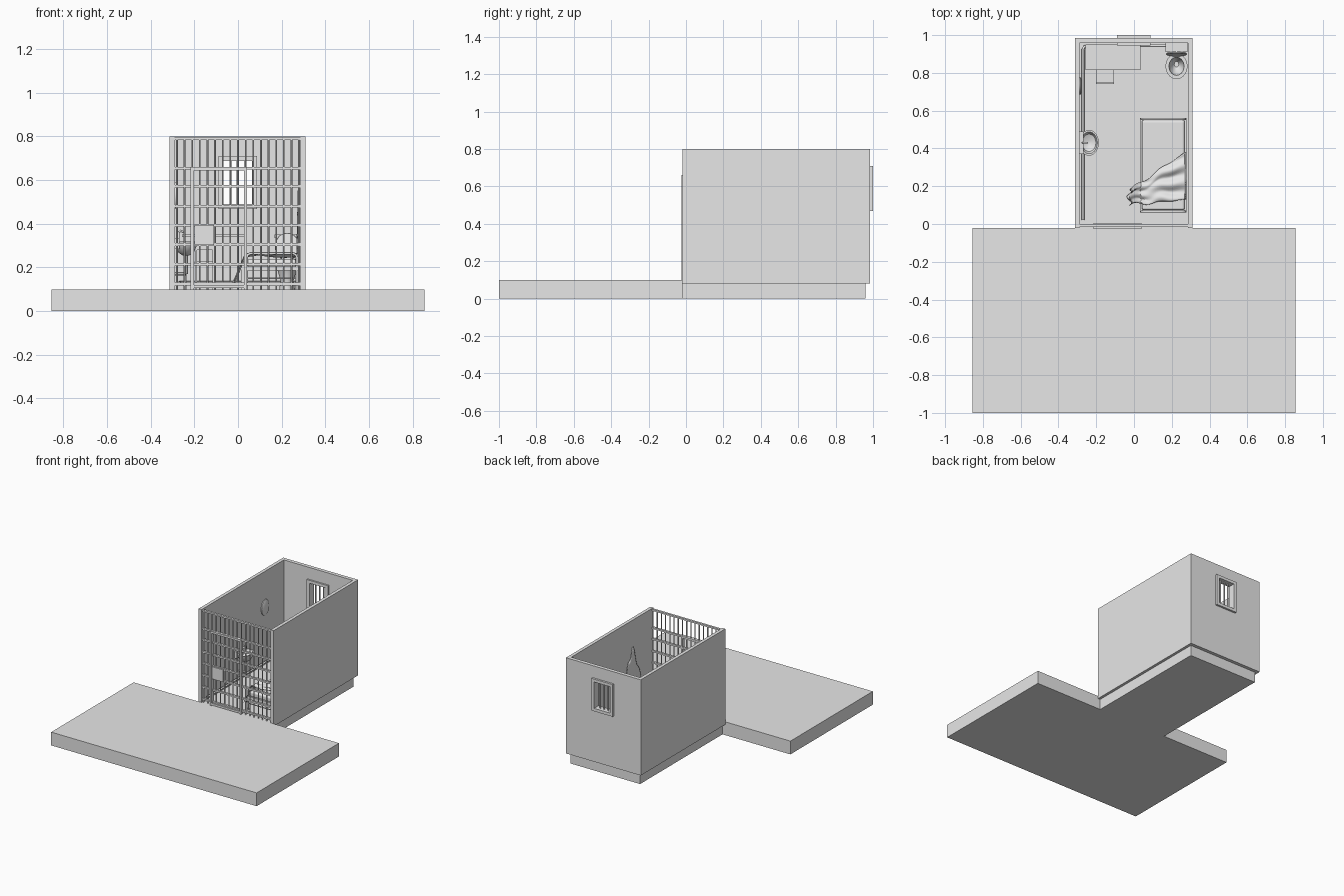
import bpy, bmesh, math
from mathutils import Vector

old = bpy.data.objects.get("Cube")
if old:
    bpy.data.objects.remove(old)

grey = bpy.data.materials.new("plain grey")
grey.use_nodes = True
grey.diffuse_color = (0.8, 0.8, 0.8, 1)
grey.node_tree.nodes["Principled BSDF"].inputs["Base Color"].default_value = (0.8, 0.8, 0.8, 1)


def finish(name, bm, smooth=False):
    bmesh.ops.recalc_face_normals(bm, faces=bm.faces[:])
    mesh = bpy.data.meshes.new(name)
    bm.to_mesh(mesh)
    bm.free()
    mesh.materials.append(grey)
    ob = bpy.data.objects.new(name, mesh)
    bpy.context.collection.objects.link(ob)
    if smooth:
        bpy.ops.object.select_all(action='DESELECT')
        ob.select_set(True)
        bpy.context.view_layer.objects.active = ob
        bpy.ops.object.shade_smooth_by_angle(angle=math.radians(40))
    return ob


def add_box(bm, x, y, z):
    """Box between the (low, high) pairs of each axis."""
    vs = bmesh.ops.create_cube(bm, size=1)["verts"]
    for v in vs:
        v.co = Vector([(a + b) / 2 + c * (b - a) for (a, b), c in zip((x, y, z), v.co)])


def boxes(name, *specs):
    bm = bmesh.new()
    for s in specs:
        add_box(bm, *s)
    return finish(name, bm)


def rods(name, pairs, r, sides=8):
    """Straight round rods between pairs of points."""
    bm = bmesh.new()
    for a, b in pairs:
        a, b = Vector(a), Vector(b)
        d = b - a
        vs = bmesh.ops.create_cone(bm, cap_ends=True, segments=sides, radius1=r,
                                   radius2=r, depth=d.length)["verts"]
        q = d.to_track_quat('Z', 'Y')
        for v in vs:
            v.co = q @ v.co + (a + b) / 2
    return finish(name, bm, True)


def pipe(name, points, r):
    """Bent tube through points."""
    cu = bpy.data.curves.new(name, 'CURVE')
    cu.dimensions = '3D'
    cu.bevel_depth, cu.bevel_resolution, cu.use_fill_caps = r, 2, True
    sp = cu.splines.new('POLY')
    sp.points.add(len(points) - 1)
    for p, co in zip(sp.points, points):
        p.co = (*co, 1)
    ob = bpy.data.objects.new(name, cu)
    bpy.context.collection.objects.link(ob)
    cu.materials.append(grey)
    return ob


def oval(name, cx, cy, rings, n=28):
    """Loft of ovals; each ring is (radius x, radius y, z, y shift)."""
    bm = bmesh.new()
    loops = []
    for rx, ry, z, dy in rings:
        loops.append([bm.verts.new((cx + rx * math.cos(t), cy + dy + ry * math.sin(t), z))
                      for t in (2 * math.pi * i / n for i in range(n))])
    for a, b in zip(loops, loops[1:]):
        for i in range(n):
            bm.faces.new((a[i], a[(i + 1) % n], b[(i + 1) % n], b[i]))
    bm.faces.new(loops[0])
    bm.faces.new(loops[-1])
    return finish(name, bm, True)


# Slabs
boxes("front_platform", ((-.855, .855), (-1, -.02), (0, .1)))
boxes("cell_floor", ((-.29, .29), (-.02, .96), (0, .1)))

# Walls: a U-shaped plan with a window cut through the back
bm = bmesh.new()
plan = [(-.313, -.02), (-.313, .985), (.31, .985), (.31, -.02),
        (.285, -.02), (.285, .957), (-.288, .957), (-.288, -.02)]
face = bm.faces.new([bm.verts.new((x, y, .08)) for x, y in plan])
top = bmesh.ops.extrude_face_region(bm, geom=[face])["geom"]
bmesh.ops.translate(bm, vec=(0, 0, .72), verts=[v for v in top if isinstance(v, bmesh.types.BMVert)])
walls = finish("cell_walls", bm)
cutter = boxes("window_cutter", ((-.068, .065), (.9, 1.1), (.49, .688)))
cut = walls.modifiers.new("window_hole", 'BOOLEAN')
cut.operation, cut.object, cut.solver = 'DIFFERENCE', cutter, 'EXACT'
bpy.context.view_layer.objects.active = walls
bpy.ops.object.modifier_apply(modifier=cut.name)
bpy.data.objects.remove(cutter)

# Barred window
wy = (.945, 1.0)
boxes("window_frame", ((-.09, -.068), wy, (.468, .71)), ((.065, .087), wy, (.468, .71)),
      ((-.068, .065), wy, (.468, .49)), ((-.068, .065), wy, (.688, .71)))
rods("window_bars", [((x, .972, .48), (x, .972, .7)) for x in (-.035, -.0015, .032)], .005)

# Front bars with flat cross rails
xs = [-.28 + .56 * i / 16 for i in range(17)]
rods("front_bars", [((x, -.008, .095), (x, -.008, .795)) for x in xs], .004)
boxes("cross_rails", *[((-.288, .285), (-.016, 0), (z - .006, z + .006))
                       for z in (.124, .215, .305, .394, .48, .572, .655, .79)])

# Door frame and lock plate
dy = (-.025, .002)
boxes("door_frame", ((-.217, -.202), dy, (.1, .66)), ((.028, .042), dy, (.1, .66)),
      ((-.202, .028), dy, (.645, .66)), ((-.202, .028), dy, (.105, .12)))
boxes("lock_plate", ((-.2, -.11), (-.024, 0), (.303, .395)))

# Bed: frame, legs, bent end rails and mattress
bx, by = (.033, .277), (.06, .562)
boxes("bed_frame", (bx, (by[0], by[0] + .012), (.185, .205)), (bx, (by[1] - .012, by[1]), (.185, .205)),
      ((bx[0], bx[0] + .012), by, (.185, .205)), ((bx[1] - .012, bx[1]), by, (.185, .205)))
for y in (by[0] + .006, by[1] - .006):
    pipe("bed_end_rail", [(.04, y, .1), (.04, y, .245), (.045, y, .258), (.058, y, .264),
                          (.252, y, .264), (.265, y, .258), (.27, y, .245), (.27, y, .1)], .006)
    rods("bed_end_bar", [((.04, y, .15), (.27, y, .15))], .004)
mattress = boxes("mattress", ((.042, .268), (.074, .55), (.197, .238)))
bev = mattress.modifiers.new("soft_edges", 'BEVEL')
bev.width, bev.segments = .012, 3

# Crumpled blanket: climbs the wall, lies over the bed, hangs to the floor
bm = bmesh.new()
n, m = 36, 24
grid = []
for i in range(n + 1):
    row = []
    u = i / n
    s = min(u / .75, 1)
    climb = max(0, (u - .75) / .25)
    for j in range(m + 1):
        v = j / m
        low, high = .10 + .03 * s, .18 + .20 * s
        x = -.025 + .295 * s + .012 * math.sin(9 * v) * (1 - s)
        y = low + (high - low) * v + .012 * math.sin(14 * s) * (1 - s)
        z = .256 + .012 * math.sin(17 * v + 5 * s) * math.cos(4 * s)
        if x < .035:
            z -= min(.14, (.035 - x) * 2.4)
        peak = max(0, 1 - abs(v - .45) * 1.9) + .12 * math.sin(12 * v) ** 2
        z += .33 * climb * peak
        row.append(bm.verts.new((x + .008 * climb, y, z)))
    grid.append(row)
for a, b in zip(grid, grid[1:]):
    for j in range(m):
        bm.faces.new((a[j], a[j + 1], b[j + 1], b[j]))
blanket = finish("blanket", bm, True)
blanket.modifiers.new("cloth", 'SOLIDIFY').thickness = .003

# Desk with drawer fronts and a small chair
boxes("desk", ((-.257, .034), (.815, .95), (.34, .352)), ((-.25, .028), (.825, .945), (.303, .34)),
      *[((x, x + .014), (y, y + .014), (.1, .303)) for x in (-.25, .014) for y in (.828, .93)])
boxes("chair", ((-.2, -.105), (.75, .835), (.215, .227)), ((-.2, -.105), (.74, .75), (.28, .335)),
      *[((x, x + .009), (.741, .75), (.1, .28)) for x in (-.198, -.116)],
      *[((x, x + .009), (.825, .834), (.1, .215)) for x in (-.198, -.116)])

# Toilet: hollow bowl, seat, raised lid and tank
oval("toilet_bowl", .225, .835, [(.036, .045, .1, .02), (.03, .04, .14, .02), (.052, .062, .215, 0),
     (.058, .068, .228, 0), (.058, .068, .238, 0), (.04, .048, .238, 0), (.034, .04, .2, 0), (.012, .015, .17, .01)])
boxes("toilet_tank", ((.172, .28), (.915, .957), (.215, .335)), ((.168, .284), (.91, .957), (.335, .35)),
      ((.195, .255), (.88, .94), (.1, .22)))
lid = oval("toilet_lid", 0, 0, [(.054, .062, -.004, 0), (.056, .064, 0, 0), (.054, .062, .004, 0)])
lid.location, lid.rotation_euler = (.225, .9, .295), (math.radians(82), 0, 0)

# Wall basin with tap and drain
oval("basin", -.238, .43, [(.015, .015, .255, 0), (.035, .04, .268, 0), (.05, .064, .3, 0),
     (.052, .068, .318, 0), (.044, .058, .318, 0), (.036, .046, .292, 0), (.01, .012, .278, 0)])
boxes("basin_back", ((-.288, -.268), (.37, .49), (.285, .335)))
pipe("tap", [(-.272, .43, .33), (-.272, .43, .36), (-.262, .43, .368), (-.245, .43, .36)], .005)
rods("drain", [((-.238, .43, .17), (-.238, .43, .26)), ((-.288, .43, .17), (-.238, .43, .17))], .008)

# Oval wall mirror
mirror = oval("mirror", 0, 0, [(.06, .045, 0, 0), (.06, .045, .006, 0), (.052, .038, .01, 0)])
mirror.location, mirror.rotation_euler = (-.288, .73, .53), (0, math.radians(90), 0)

# Pipe along the side and back walls
pipe("wall_pipe", [(-.27, .02, .13), (-.27, .925, .13), (-.264, .938, .13),
                   (-.25, .944, .13), (.27, .944, .13)], .007)
